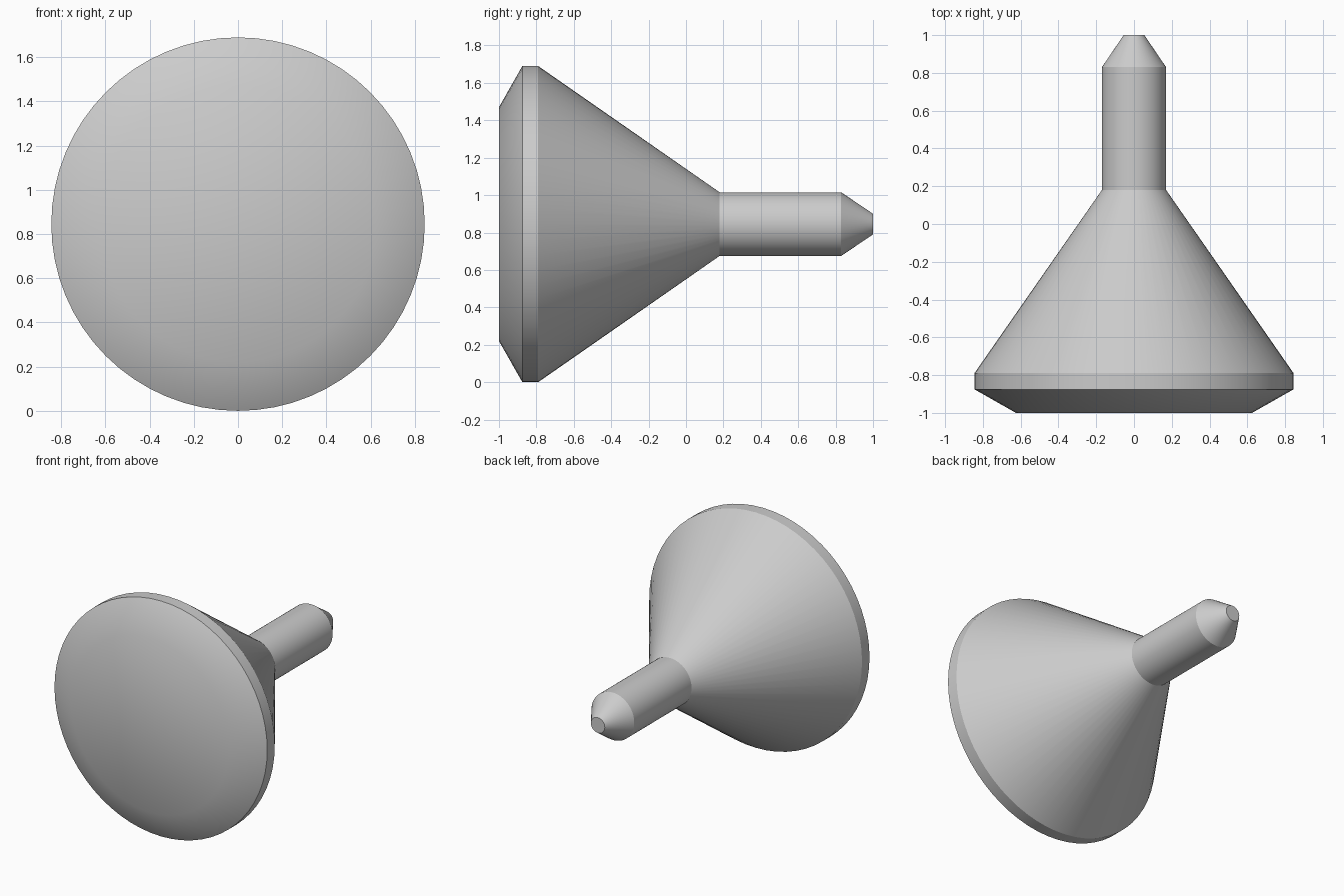
import bpy, bmesh, math
from mathutils import Matrix

cube = bpy.data.objects.get("Cube")
if cube:
    bpy.data.objects.remove(cube, do_unlink=True)

SEGMENTS = 64
AXIS_HEIGHT = 0.845

grey = bpy.data.materials.new("plain grey")
grey.use_nodes = True
grey.diffuse_color = (0.6, 0.6, 0.6, 1)
grey.node_tree.nodes["Principled BSDF"].inputs["Base Color"].default_value = grey.diffuse_color


def lathe(name, profile, cap_start=False, cap_end=False):
    """Turn (y, radius) points around the horizontal axis."""
    bm = bmesh.new()
    rings = []
    for y, r in profile:
        ring = []
        for i in range(SEGMENTS):
            a = math.tau * i / SEGMENTS
            ring.append(bm.verts.new((r * math.sin(a), y, r * math.cos(a))))
        rings.append(ring)
    for a, b in zip(rings, rings[1:]):
        for i in range(SEGMENTS):
            j = (i + 1) % SEGMENTS
            bm.faces.new((a[i], b[i], b[j], a[j]))
    if cap_start:
        bm.faces.new(rings[0])
    if cap_end:
        bm.faces.new(rings[-1][::-1])
    bm.transform(Matrix.Translation((0, 0, AXIS_HEIGHT)))
    mesh = bpy.data.meshes.new(name)
    bm.to_mesh(mesh)
    bm.free()
    mesh.materials.append(grey)
    obj = bpy.data.objects.new(name, mesh)
    bpy.context.collection.objects.link(obj)
    bpy.ops.object.select_all(action="DESELECT")
    obj.select_set(True)
    bpy.context.view_layer.objects.active = obj
    bpy.ops.object.shade_smooth_by_angle(angle=math.radians(31))
    return obj


# Conical head: flat face, bevel, narrow rim, taper to the neck
lathe("conical_head", [(-1, 0.625), (-0.875, 0.845), (-0.79, 0.845), (0.18, 0.17)],
      cap_start=True)

# Round shaft with a blunt tapered tip
lathe("shaft", [(0.18, 0.17), (0.83, 0.17), (1, 0.055)], cap_end=True)
